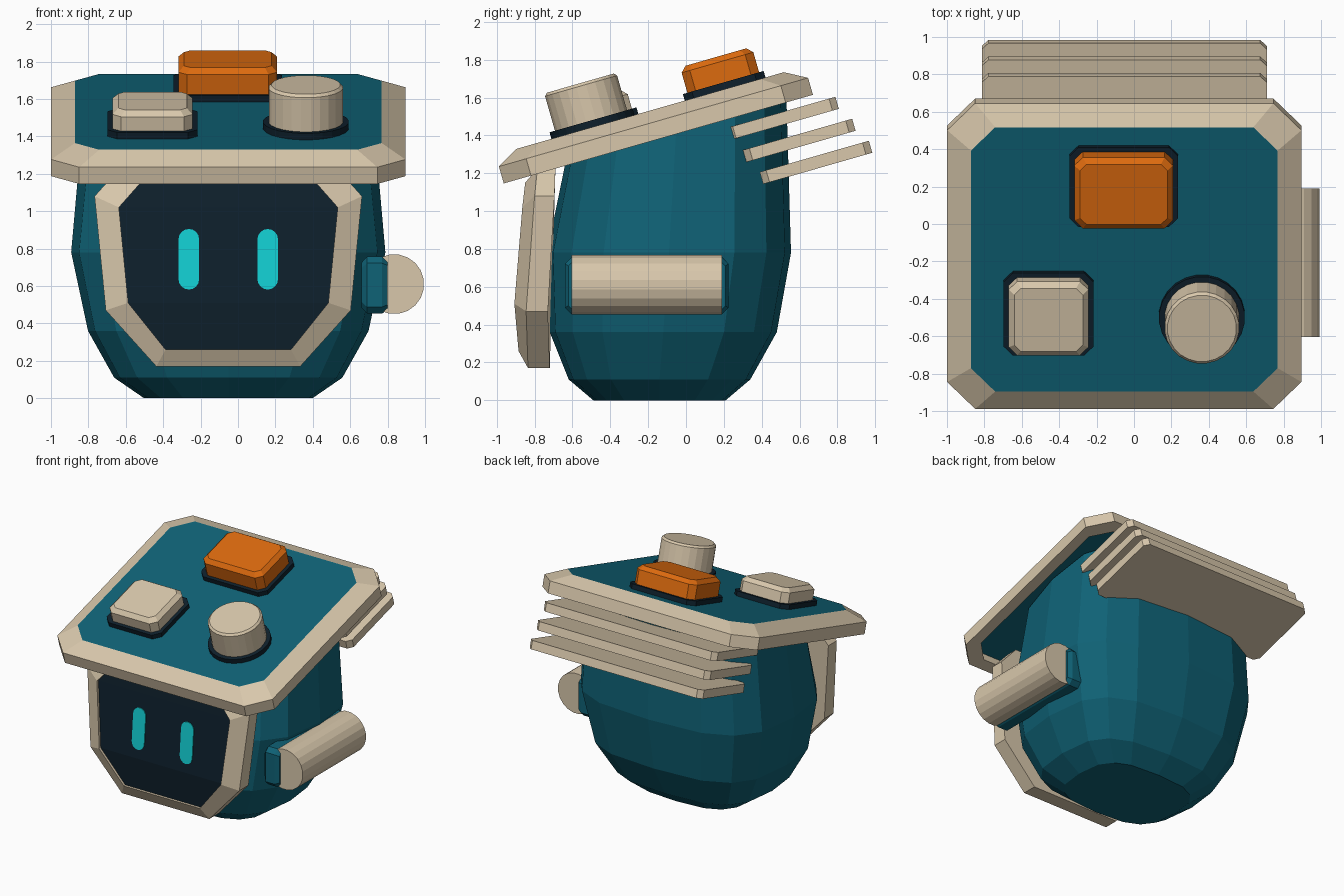
import bpy, bmesh, math
from mathutils import Matrix, Vector

if "Cube" in bpy.data.objects:
    bpy.data.objects.remove(bpy.data.objects["Cube"])

def material(name, rgb):
    m = bpy.data.materials.new(name)
    m.diffuse_color = (*rgb, 1)
    m.use_nodes = True
    m.node_tree.nodes["Principled BSDF"].inputs["Base Color"].default_value = m.diffuse_color
    return m

TEAL = material("teal", (0.0048, 0.122, 0.181))
CREAM = material("cream", (0.69, 0.575, 0.41))
ORANGE = material("orange", (0.72, 0.145, 0.0045))
NAVY = material("dark navy", (0.0044, 0.0144, 0.0252))
CYAN = material("cyan", (0.006, 0.62, 0.65))

CX = -0.052                                       # symmetry line of the body
TILT = Matrix.Rotation(math.radians(16), 4, 'X')  # slope of the lid

def loft(name, rings, mats, start_mat=0, end_mat=0, matrix=None, strips=False):
    """Skin a list of equal-length point rings and cap both ends."""
    bm = bmesh.new()
    vs = [[bm.verts.new(p) for p in r] for r in rings]
    n = len(rings[0])
    for a, b in zip(vs, vs[1:]):
        for i in range(n):
            j = (i + 1) % n
            bm.faces.new((a[i], a[j], b[j], b[i]))
    bm.faces.new(vs[0][::-1]).material_index = start_mat
    if strips:   # end cap made of horizontal strips, so it can bend
        e = vs[-1]
        left = [e[0]] + e[:n // 2:-1]
        right = e[1:n // 2 + 1]
        for i in range(len(right) - 1):
            f = bm.faces.new((left[i], right[i], right[i + 1], left[i + 1]))
            f.material_index = end_mat
    else:
        bm.faces.new(vs[-1]).material_index = end_mat
    bmesh.ops.recalc_face_normals(bm, faces=bm.faces)
    if matrix:
        bm.transform(matrix)
    me = bpy.data.meshes.new(name)
    bm.to_mesh(me)
    bm.free()
    for m in mats:
        me.materials.append(m)
    ob = bpy.data.objects.new(name, me)
    bpy.context.collection.objects.link(ob)
    return ob

def octagon(cx, cy, hx, hy, c, z):
    """Rectangle with cut corners."""
    q = [(-hx + c, -hy), (hx - c, -hy), (hx, -hy + c), (hx, hy - c),
         (hx - c, hy), (-hx + c, hy), (-hx, hy - c), (-hx, -hy + c)]
    return [(cx + x, cy + y, z) for x, y in q]

def circle(cx, cy, r, z, n):
    return [(cx + r * math.cos(2 * math.pi * (i + .5) / n),
             cy + r * math.sin(2 * math.pi * (i + .5) / n), z) for i in range(n)]

# Body: rounded-square rings, the last one sloped to meet the lid
def body_ring(hx, y0, y1, z, slope=0.0, n=16, e=0.65):
    cy, hy = (y0 + y1) / 2, (y1 - y0) / 2
    pts = []
    for i in range(n):
        a = 2 * math.pi * i / n
        c, s = math.cos(a), math.sin(a)
        x = CX + hx * math.copysign(abs(c) ** e if abs(c) > 1e-6 else 0, c)
        y = cy + hy * math.copysign(abs(s) ** e if abs(s) > 1e-6 else 0, s)
        pts.append((x, y, z + slope * y))
    return pts

loft("body", [body_ring(0.45, -0.49, 0.21, 0),
              body_ring(0.61, -0.62, 0.34, 0.11),
              body_ring(0.75, -0.72, 0.48, 0.36),
              body_ring(0.84, -0.735, 0.555, 0.78),
              body_ring(0.78, -0.63, 0.53, 1.47, 0.287)], [TEAL])

# Lid: cream rim with teal panel on top and teal recess below
U = 0.24
loft("lid", [octagon(CX, U, 0.86, 0.76, 0.13, 1.43),
             octagon(CX, U, 0.86, 0.76, 0.13, 1.367),
             octagon(CX, U, 0.947, 0.85, 0.15, 1.367),
             octagon(CX, U, 0.947, 0.85, 0.15, 1.46),
             octagon(CX, U, 0.82, 0.735, 0.13, 1.524)],
     [CREAM, TEAL], 1, 1, TILT)

# Three cooling plates at the back
for i in range(3):
    u, v = 0.901 + 0.053 * i, 1.291 - 0.136 * i
    loft(f"back_plate_{i + 1}", [octagon(CX, u, 0.762, 0.30, 0.035, v - 0.033),
                                 octagon(CX, u, 0.762, 0.30, 0.035, v + 0.033)],
         [CREAM], matrix=TILT)

# Rectangular buttons on dark bases
def button(name, cx, u, hx, hy, top, mat):
    loft(name + "_base", [octagon(cx, u, hx + 0.027, hy + 0.025, 0.05, 1.515),
                          octagon(cx, u, hx + 0.027, hy + 0.025, 0.05, 1.56)],
         [NAVY], matrix=TILT)
    loft(name, [octagon(cx, u, hx, hy, 0.045, 1.55),
                octagon(cx, u, hx, hy, 0.045, top - 0.03),
                octagon(cx, u, hx - 0.03, hy - 0.03, 0.035, top)],
         [mat], matrix=TILT)

button("square_button", -0.457, -0.055, 0.213, 0.205, 1.67, CREAM)
button("orange_button", -0.055, 0.652, 0.264, 0.197, 1.70, ORANGE)

# Round knob
loft("knob_base", [circle(0.363, -0.075, 0.23, 1.515, 24),
                   circle(0.363, -0.075, 0.23, 1.56, 24)], [NAVY], matrix=TILT)
loft("knob", [circle(0.363, -0.075, 0.2, 1.55, 24),
              circle(0.363, -0.075, 0.2, 1.75, 24),
              circle(0.363, -0.075, 0.185, 1.765, 24)], [CREAM], matrix=TILT)

# Face: bevelled cream frame around a slightly sunken dark screen
def face_ring(rows):
    right = [(CX + h, y, z) for h, y, z in rows]
    left = [(CX - h, y, z) for h, y, z in rows]
    return [left[0]] + right + left[:0:-1]

inner = [(0.335, -0.885, 0.26), (0.535, -0.907, 0.51),
         (0.585, -0.865, 1.02), (0.47, -0.85, 1.15)]
outer = [(0.385, -0.835, 0.17), (0.655, -0.845, 0.47),
         (0.715, -0.80, 1.08), (0.585, -0.785, 1.225)]
back = [(h, y, z) for (h, _, z), y in zip(outer, (-0.72, -0.73, -0.695, -0.69))]
sunk = [(h, y + 0.02, z) for h, y, z in inner]
loft("face_screen", [face_ring(r) for r in (back, outer, inner, sunk)],
     [CREAM, NAVY], 0, 1, strips=True)

# Eyes: thin capsule plates lying on the screen
def eye_ring(cx, lift):
    pts = []
    for zc, a0 in ((0.85, 0), (0.636, 180)):
        for k in range(9):
            a = math.radians(a0 + k * 22.5)
            x, z = cx + 0.055 * math.cos(a), zc + 0.055 * math.sin(a)
            pts.append((x, -0.887 + (z - 0.51) * 0.0824 - lift, z))
    return pts

for side, s in (("left", -1), ("right", 1)):
    cx = CX + s * 0.211
    loft(f"{side}_eye", [eye_ring(cx, -0.002), eye_ring(cx, 0.006)], [CYAN])

# Side handle: cream roller on a teal bracket
SIDE = Matrix(((0, 0, 1, 0), (1, 0, 0, 0), (0, 1, 0, 0), (0, 0, 0, 1)))  # (y, z, x)
loft("handle_bracket", [octagon(-0.207, 0.605, 0.40, 0.12, 0.03, 0.66),
                        octagon(-0.207, 0.605, 0.432, 0.152, 0.035, 0.69),
                        octagon(-0.207, 0.605, 0.432, 0.152, 0.035, 0.77),
                        octagon(-0.207, 0.605, 0.415, 0.135, 0.03, 0.80)],
     [TEAL], matrix=SIDE)
ALONG = Matrix(((1, 0, 0, 0), (0, 0, 1, 0), (0, 1, 0, 0), (0, 0, 0, 1)))  # (x, z, y)
loft("handle_roller", [circle(0.835, 0.61, 0.16, y, 20) for y in (-0.605, 0.19)],
     [CREAM], matrix=ALONG)

# Keep normals outward after the axis swaps
for ob in bpy.data.objects:
    bm = bmesh.new()
    bm.from_mesh(ob.data)
    bmesh.ops.recalc_face_normals(bm, faces=bm.faces)
    bm.to_mesh(ob.data)
    bm.free()
